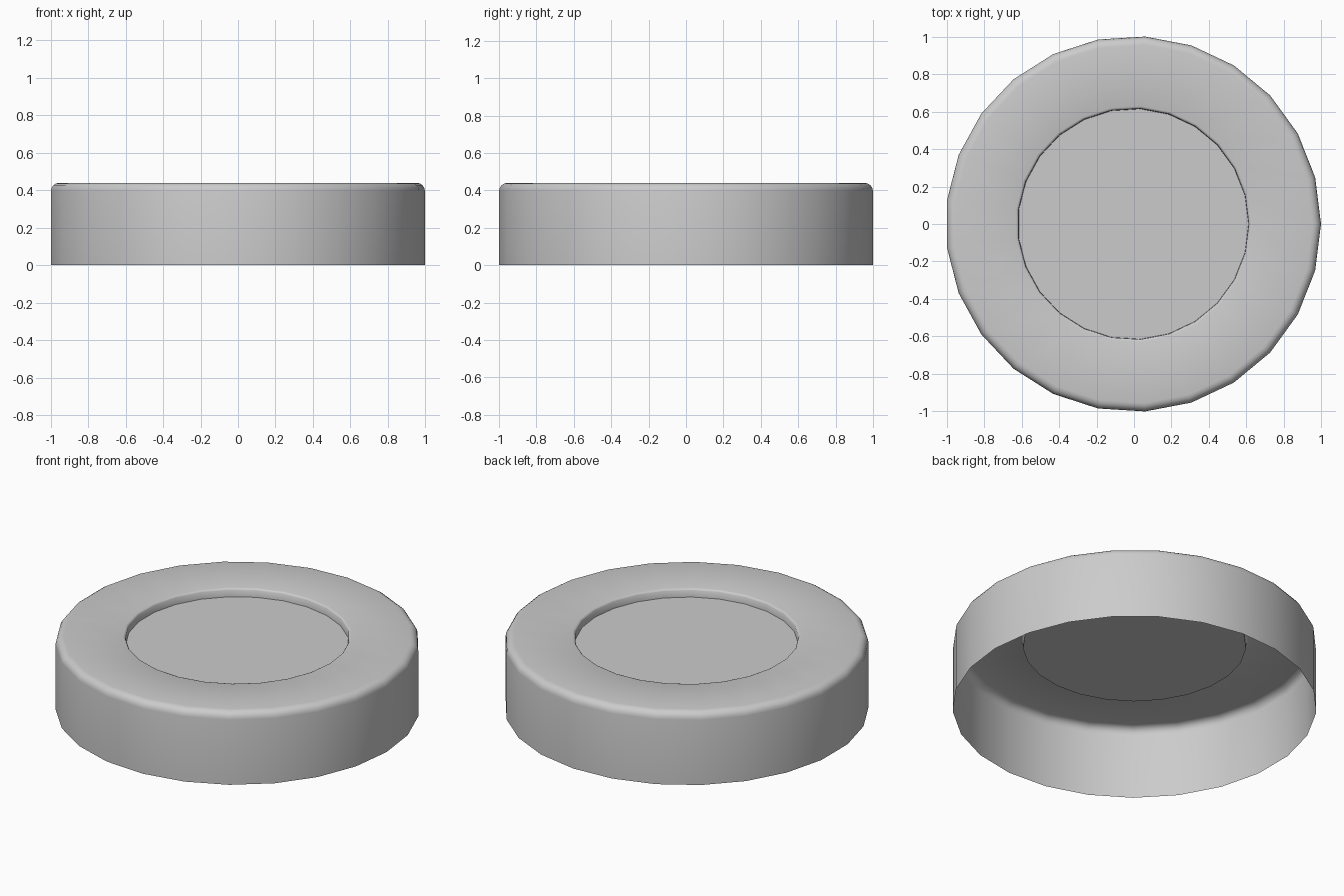
import bpy, bmesh, math

if "Cube" in bpy.data.objects:
    bpy.data.objects.remove(bpy.data.objects["Cube"])

SIDES = 25
R = 1.002
TOP = 0.44
BEVEL = 0.045

# Profile (radius, height) from the open bottom, over the rim, to the recess floor
profile = [(R, 0.0)]
for i in range(5):
    a = math.radians(90 * i / 4)
    profile.append((R - BEVEL + BEVEL * math.cos(a), TOP - BEVEL + BEVEL * math.sin(a)))
profile += [(0.63, TOP), (0.622, TOP - 0.003), (0.617, TOP - 0.01), (0.615, TOP - 0.05)]

bm = bmesh.new()
rings = []
for r, z in profile:
    ring = []
    for k in range(SIDES):
        a = 2 * math.pi * k / SIDES
        ring.append(bm.verts.new((r * math.cos(a) - 0.004, r * math.sin(a), z)))
    rings.append(ring)

# Walls, rounded edge, top ring and recess wall
for low, high in zip(rings, rings[1:]):
    for k in range(SIDES):
        n = (k + 1) % SIDES
        bm.faces.new((low[k], low[n], high[n], high[k]))

# Recess floor (the underside stays open)
bm.faces.new(rings[-1])

mesh = bpy.data.meshes.new("round_cap")
bm.to_mesh(mesh)
bm.free()
cap = bpy.data.objects.new("round_cap", mesh)
bpy.context.collection.objects.link(cap)
bpy.context.view_layer.objects.active = cap
cap.select_set(True)
bpy.ops.object.shade_smooth_by_angle(angle=math.radians(35))
